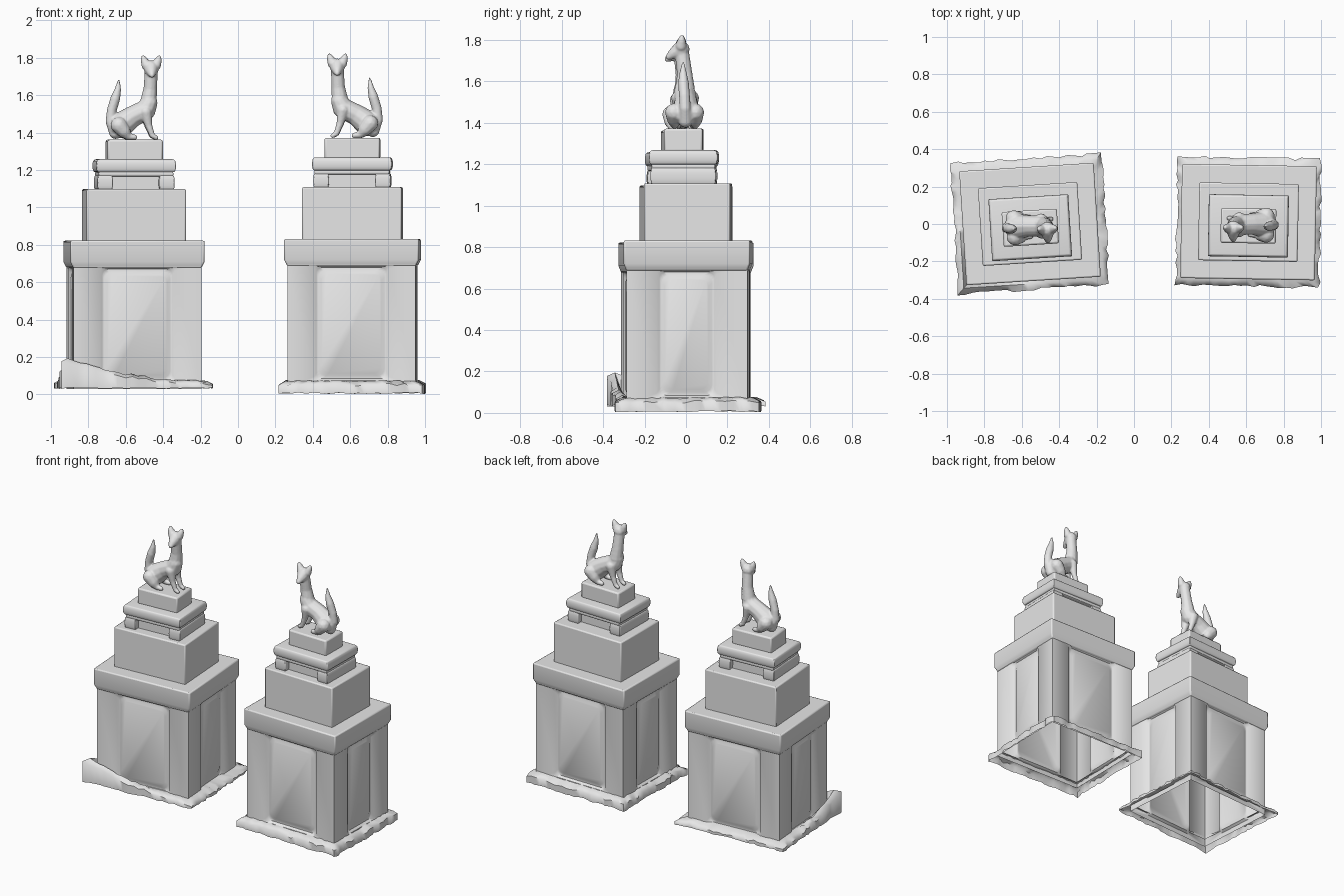
import bpy, bmesh, math, random
from mathutils import Matrix, Vector

random.seed(4)
old = bpy.data.objects.get("Cube")
if old:
    bpy.data.objects.remove(old)

stone = bpy.data.materials.new("grey_stone")
stone.use_nodes = True
GREY = (0.8, 0.8, 0.8, 1)
stone.diffuse_color = GREY
stone.node_tree.nodes["Principled BSDF"].inputs["Base Color"].default_value = GREY


def finish(name, bm, place, bevel=0, angle=40):
    """Weld, place and smooth-shade a part."""
    bmesh.ops.remove_doubles(bm, verts=bm.verts, dist=1e-5)
    bmesh.ops.recalc_face_normals(bm, faces=bm.faces)
    bm.transform(place)
    if place.determinant() < 0:
        bmesh.ops.reverse_faces(bm, faces=bm.faces)
    mesh = bpy.data.meshes.new(name)
    bm.to_mesh(mesh)
    bm.free()
    mesh.materials.append(stone)
    ob = bpy.data.objects.new(name, mesh)
    bpy.context.scene.collection.objects.link(ob)
    bpy.ops.object.select_all(action='DESELECT')
    ob.select_set(True)
    bpy.context.view_layer.objects.active = ob
    bpy.ops.object.shade_smooth_by_angle(angle=math.radians(angle))
    if bevel:
        mod = ob.modifiers.new("soft_edges", 'BEVEL')
        mod.width, mod.segments = bevel, 2
        mod.limit_method = 'ANGLE'
    return ob


def loft(bm, rings, start=False, end=False):
    """Bridge closed rings of points, with optional end caps."""
    loops = [[bm.verts.new(p) for p in ring] for ring in rings]
    for a, b in zip(loops, loops[1:]):
        for i in range(len(a)):
            j = (i + 1) % len(a)
            bm.faces.new((a[i], a[j], b[j], b[i]))
    if start:
        bm.faces.new(loops[0][::-1])
    if end:
        bm.faces.new(loops[-1])


def prism(bm, levels, cx=0, cy=0):
    """Stack of rectangles given as half width, half depth, height."""
    loft(bm, [[(cx + sx * hx, cy + sy * hy, z)
               for sx, sy in ((-1, -1), (1, -1), (1, 1), (-1, 1))]
              for hx, hy, z in levels], True, True)


def bulge(hx, hy, z0, z1, depth):
    """Levels of a rounded moulding."""
    levels = []
    for i in range(9):
        a = math.pi * i / 8
        k = depth * (1 - math.sin(a) ** 0.6)
        levels.append((hx - k, hy - k, z0 + (z1 - z0) * (1 - math.cos(a)) / 2))
    return levels


def rounded_rect(w, z0, z1, r):
    pts = []
    corners = ((w, z0, -90), (w, z1, 0), (-w, z1, 90), (-w, z0, 180))
    for x, z, a0 in corners:
        cx, cz = x - math.copysign(r, x), z + (r if z == z0 else -r)
        for i in range(5):
            a = math.radians(a0 + i * 22.5)
            pts.append((cx + r * math.cos(a), cz + r * math.sin(a)))
    return pts


def body(hx, hy):
    """Open-bottomed shaft with a sunk panel on each side."""
    bm = bmesh.new()
    for k in range(4):
        w, d, p = (hx, hy, 0.2) if k % 2 == 0 else (hy, hx, 0.145)
        steps = ((w, 0.04, 0.71, 0, 0), (p, 0.075, 0.69, 0.02, 0),
                 (p - 0.012, 0.085, 0.68, 0.03, 0.018),
                 (p - 0.024, 0.1, 0.665, 0.04, 0.018),
                 (p - 0.04, 0.115, 0.65, 0.04, 0.009))
        turn = Matrix.Rotation(k * math.pi / 2, 3, 'Z')
        loft(bm, [[turn @ Vector((x, sink - d, z)) for x, z in rounded_rect(pw, z0, z1, r)]
                  for pw, z0, z1, r, sink in steps], end=True)
    return bm


def skirt(hx, hy, bottom, rise):
    """Ragged ground apron, rising toward one corner when asked."""
    n = 22
    sides = ((-1, -1, 1, 0), (1, -1, 0, 1), (1, 1, -1, 0), (-1, 1, 0, -1))
    around = [(x + dx * 2 * i / n, y + dy * 2 * i / n)
              for x, y, dx, dy in sides for i in range(n)]
    rings = [[], [], [], []]
    for u, v in around:
        t = max(0, (-u - v) / 2)
        top = 0.065 + rise * t * t + random.uniform(-0.008, 0.008)
        ox = u * hx + random.uniform(-0.008, 0.008)
        oy = v * hy + random.uniform(-0.008, 0.008)
        rings[0].append((u * 0.33, v * 0.28, 0.075))
        rings[1].append((u * (hx - 0.03), v * (hy - 0.03), top + 0.004))
        rings[2].append((ox, oy, top - 0.012))
        rings[3].append((ox, oy, bottom + random.uniform(0, 0.008)))
    bm = bmesh.new()
    loft(bm, rings)
    return bm


def chain(bm, *knots):
    """Row of overlapping balls through (x, y, z, radius) knots."""
    for a, b in zip(knots, knots[1:]):
        for i in range(9):
            x, y, z, r = Vector(a).lerp(Vector(b), i / 8)
            bmesh.ops.create_icosphere(bm, subdivisions=2, radius=r,
                                       matrix=Matrix.Translation((x, y, z)))


def fox():
    bm = bmesh.new()
    # torso, neck and head
    chain(bm, (-0.07, -0.02, 1.57, 0.046), (-0.05, -0.015, 1.53, 0.056),
          (0.02, -0.01, 1.495, 0.058), (0.08, -0.01, 1.45, 0.07))
    chain(bm, (-0.066, -0.015, 1.57, 0.046), (-0.076, -0.018, 1.64, 0.038),
          (-0.08, -0.03, 1.73, 0.036))
    chain(bm, (-0.08, -0.035, 1.755, 0.042), (-0.08, -0.07, 1.735, 0.028),
          (-0.08, -0.095, 1.718, 0.015))
    # tail
    chain(bm, (0.11, -0.01, 1.41, 0.035), (0.136, -0.012, 1.47, 0.028),
          (0.13, -0.015, 1.53, 0.027), (0.112, -0.02, 1.59, 0.027),
          (0.098, -0.022, 1.64, 0.018), (0.093, -0.022, 1.69, 0.006))
    for s in (-1, 1):
        # ear, foreleg, then hind leg
        chain(bm, (-0.08 + s * 0.025, -0.035, 1.77, 0.028),
              (-0.08 + s * 0.037, -0.032, 1.795, 0.02),
              (-0.08 + s * 0.043, -0.03, 1.815, 0.01))
        y = -0.015 + s * 0.034
        chain(bm, (-0.05, y, 1.52, 0.034), (-0.065, y, 1.45, 0.02),
              (-0.085, y, 1.395, 0.015), (-0.105, y, 1.383, 0.013))
        y = -0.015 + s * 0.05
        chain(bm, (0.095, y, 1.45, 0.045), (0.07, y, 1.42, 0.038),
              (0.045, y, 1.39, 0.02), (0.01, y, 1.385, 0.015))
    return bm


def statue(side, place, flip, apron):
    finish(side + "_ground_apron", skirt(*apron), place, angle=60)
    lift = place @ Matrix.Translation((0, 0, -0.01 if flip < 0 else 0))
    finish(side + "_panelled_shaft", body(0.342, 0.292), lift, angle=50)

    bm = bmesh.new()
    prism(bm, [(0.343, 0.293, 0.685), (0.35, 0.297, 0.7), (0.36, 0.305, 0.72),
               (0.36, 0.305, 0.832)])
    finish(side + "_cornice", bm, lift, 0.008)

    bm = bmesh.new()
    prism(bm, [(0.266, 0.208, 0.82), (0.266, 0.208, 1.108)])
    finish(side + "_upper_block", bm, lift, 0.008)

    # moulded base: narrow core on four corner feet under a rounded slab
    bm = bmesh.new()
    prism(bm, [(0.195, 0.12, 1.1), (0.195, 0.12, 1.2)], cy=-0.02)
    finish(side + "_base_core", bm, lift)
    bm = bmesh.new()
    for sx in (-1, 1):
        for sy in (-1, 1):
            prism(bm, bulge(0.042, 0.075, 1.1, 1.185, 0.014), sx * 0.165, -0.02 + sy * 0.083)
        prism(bm, bulge(0.03, 0.14, 1.1, 1.185, 0.014), sx * 0.177, -0.02)
    finish(side + "_base_feet", bm, lift, 0.004)
    bm = bmesh.new()
    prism(bm, bulge(0.2, 0.154, 1.175, 1.205, 0.01), cy=-0.02)
    prism(bm, bulge(0.214, 0.166, 1.197, 1.268, 0.02), cy=-0.02)
    finish(side + "_base_slab", bm, lift, 0.004)

    bm = bmesh.new()
    prism(bm, [(0.148, 0.093, 1.26), (0.148, 0.093, 1.372)], cy=-0.02)
    finish(side + "_plinth", bm, lift, 0.01)

    # seated fox, fused into one smooth surface
    turn = Matrix.Translation((0.01 if flip < 0 else 0, 0, 0)) @ Matrix.Diagonal((flip, 1, 1, 1))
    animal = finish(side + "_seated_fox", fox(), lift @ turn, angle=180)
    fuse = animal.modifiers.new("fuse", 'REMESH')
    fuse.mode, fuse.voxel_size, fuse.use_smooth_shade = 'VOXEL', 0.005, True
    soft = animal.modifiers.new("soften", 'SMOOTH')
    soft.factor, soft.iterations = 0.5, 5


def at(x, y, degrees):
    return Matrix.Translation((x, y, 0)) @ Matrix.Rotation(math.radians(degrees), 4, 'Z')


statue("left", at(0.612, 0.01, -1), 1, (0.383, 0.343, 0.003, 0))
statue("right", at(-0.556, 0, 3.6), -1, (0.405, 0.35, 0.03, 0.125))
